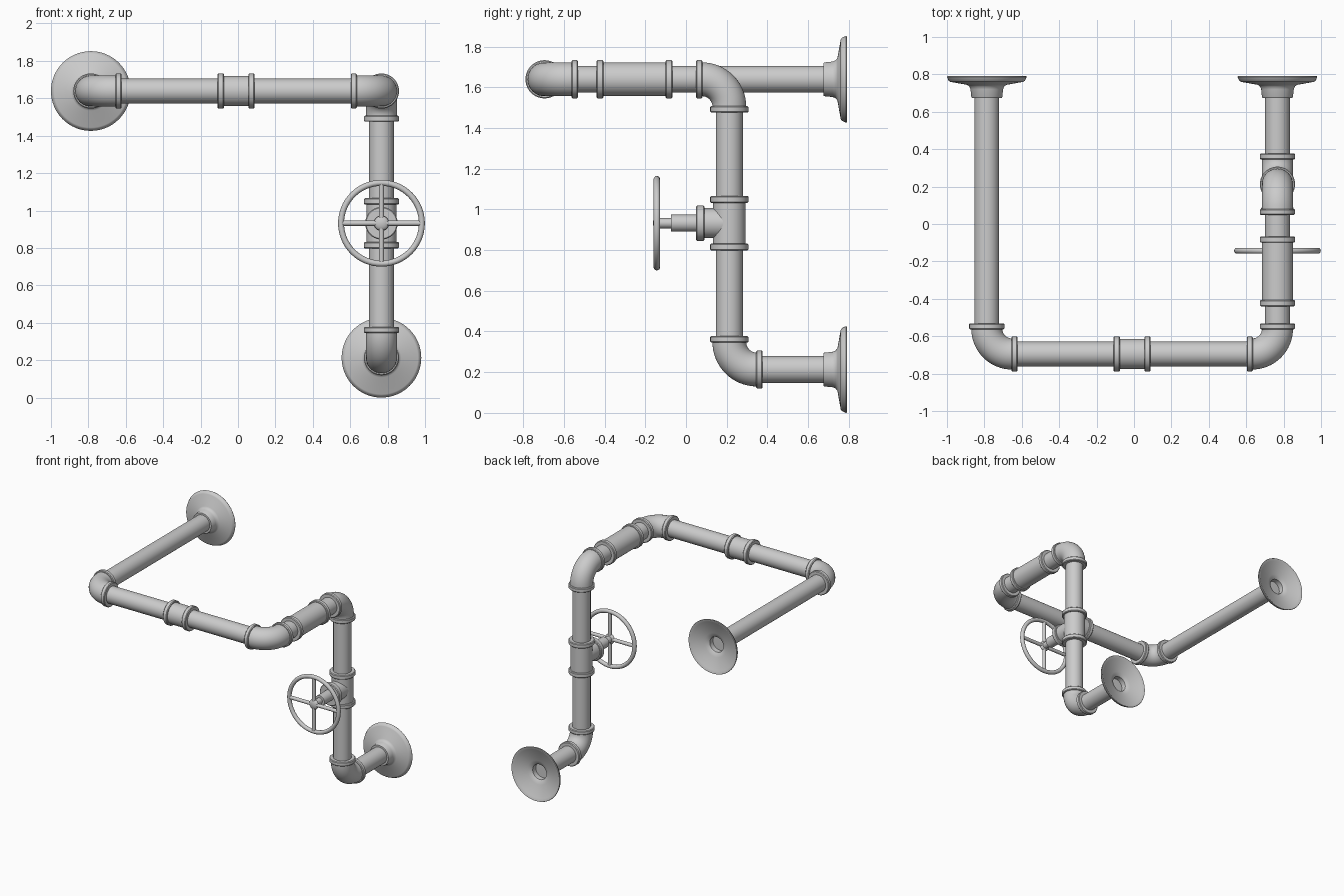
import bpy, bmesh, math
from mathutils import Vector

if "Cube" in bpy.data.objects:
    bpy.data.objects.remove(bpy.data.objects["Cube"])

XL, XR = -0.787, 0.767            # left and right pipe runs
YF, YV, YB = -0.695, 0.213, 0.79  # front run, vertical run, wall plane
ZT, ZB, ZV = 1.639, 0.213, 0.932  # top run, bottom run, valve
PIPE, BODY, RIM = 0.066, 0.083, 0.094
BEND = 0.135
X, Y, Z = Vector((1, 0, 0)), Vector((0, 1, 0)), Vector((0, 0, 1))


def skin(name, rings, closed=False, caps=True):
    """Join equal rings of points into a smooth surface."""
    bm = bmesh.new()
    loops = [[bm.verts.new(p) for p in r] for r in rings]
    n = len(loops[0])
    pairs = list(zip(loops, loops[1:])) + ([(loops[-1], loops[0])] if closed else [])
    for a, b in pairs:
        for i in range(n):
            bm.faces.new((a[i], a[(i + 1) % n], b[(i + 1) % n], b[i]))
    if caps and not closed:
        bm.faces.new(loops[0])
        bm.faces.new(loops[-1])
    bmesh.ops.recalc_face_normals(bm, faces=bm.faces[:])
    me = bpy.data.meshes.new(name)
    bm.to_mesh(me)
    bm.free()
    ob = bpy.data.objects.new(name, me)
    bpy.context.collection.objects.link(ob)
    bpy.context.view_layer.objects.active = ob
    ob.select_set(True)
    bpy.ops.object.shade_smooth_by_angle(angle=math.radians(35))
    ob.select_set(False)
    return ob


def ring(c, axis, r, n=40):
    u = axis.orthogonal().normalized()
    v = axis.cross(u).normalized()
    return [c + r * (math.cos(2 * math.pi * i / n) * u + math.sin(2 * math.pi * i / n) * v)
            for i in range(n)]


def lathe(name, origin, axis, profile, closed=False, n=40):
    """Revolve (radius, distance) pairs about an axis."""
    o = Vector(origin)
    return skin(name, [ring(o + axis * t, axis, r, n) for r, t in profile], closed)


def tube(name, a, b, r=PIPE, n=40):
    a, b = Vector(a), Vector(b)
    return lathe(name, a, (b - a).normalized(), [(r, 0), (r, (b - a).length)], n=n)


def collar(name, origin, axis, t0, t1, r=RIM):
    e = 0.005
    lathe(name, origin, axis, [(r - e, t0), (r, t0 + e), (r, t1 - e), (r - e, t1)])


def elbow(name, corner, d1, d2):
    """Quarter bend leaving the corner along d1 and d2, with end collars."""
    corner = Vector(corner)
    centre = corner + BEND * (d1 + d2)
    rings = []
    for i in range(17):
        a = math.pi / 2 * i / 16
        c = centre - BEND * (math.cos(a) * d2 + math.sin(a) * d1)
        t = (math.sin(a) * d2 - math.cos(a) * d1)
        side = d1.cross(d2)
        out = side.cross(t)
        rings.append([c + BODY * (math.cos(2 * math.pi * k / 40) * side
                                  + math.sin(2 * math.pi * k / 40) * out) for k in range(40)])
    skin(name, rings)
    for i, d in enumerate((d1, d2)):
        collar(f"{name}_collar_{i + 1}", corner, d, BEND - 0.003, BEND + 0.029)


def coupling(name, centre, axis, half, r=BODY):
    """Sleeve with a collar at each end."""
    lathe(name, centre, axis, [(r, -half + .01), (r, half - .01)])
    collar(name + "_collar_1", centre, axis, -half, -half + 0.034)
    collar(name + "_collar_2", centre, axis, half - 0.034, half)


# Wall flanges: thin trumpet shells, hollow at the back
flange = [(0.060, -0.115), (0.080, -0.115), (0.083, -0.11), (0.087, -0.07), (0.093, -0.055),
          (0.105, -0.046), (0.195, -0.030), (0.204, -0.024), (0.213, -0.004), (0.211, 0),
          (0.205, 0), (0.190, -0.010), (0.095, -0.034), (0.090, -0.036), (0.066, -0.044),
          (0.060, -0.050)]
lathe("upper_wall_flange", (XL, YB, ZT), Y, flange, closed=True, n=64)
lathe("lower_wall_flange", (XR, YB, ZB), Y, flange, closed=True, n=64)

# Straight pipes
g = BEND
tube("left_pipe", (XL, YF + g, ZT), (XL, YB - 0.09, ZT))
tube("front_pipe", (XL + g, YF, ZT), (XR - g, YF, ZT))
tube("right_pipe", (XR, YF + g, ZT), (XR, YV - g, ZT))
tube("vertical_pipe", (XR, YV, ZT - g), (XR, YV, ZB + g))
tube("bottom_pipe", (XR, YV + g, ZB), (XR, YB - 0.09, ZB))

# Elbows
elbow("left_elbow", (XL, YF, ZT), X, Y)
elbow("right_elbow", (XR, YF, ZT), -X, Y)
elbow("upper_elbow", (XR, YV, ZT), -Y, -Z)
elbow("lower_elbow", (XR, YV, ZB), Z, Y)

# Couplings and valve body
coupling("front_coupling", (-0.01, YF, ZT), X, 0.099, 0.081)
coupling("side_coupling", (XR, -0.253, ZT), Y, 0.187)
coupling("valve_body", (XR, YV, ZV), Z, 0.134, 0.08)

# Valve branch and stem
tube("valve_branch", (XR, YV, ZV), (XR, 0.07, ZV), 0.074)
collar("valve_branch_collar", (XR, 0, ZV), Y, 0.05, 0.09, 0.087)
tube("valve_bonnet", (XR, 0.06, ZV), (XR, -0.073, ZV), 0.042, 32)
tube("valve_stem", (XR, -0.06, ZV), (XR, -0.145, ZV), 0.025, 24)

# Handwheel: rim, hub and four spokes
WY, MAJ, MIN = -0.143, 0.216, 0.016
lathe("wheel_rim", (XR, WY, ZV), Y,
      [(MAJ + MIN * math.cos(2 * math.pi * i / 14), MIN * math.sin(2 * math.pi * i / 14))
       for i in range(14)], closed=True, n=64)
lathe("wheel_hub", (XR, WY, ZV), Y,
      [(0.04 * math.cos(a), 0.019 * math.sin(a)) for a in
       [math.radians(d) for d in range(-85, 86, 17)]], n=32)
for i, d in enumerate((X, -X, Z, -Z)):
    c = Vector((XR, WY, ZV))
    tube(f"wheel_spoke_{i + 1}", c + d * 0.02, c + d * MAJ, 0.014, 16)
